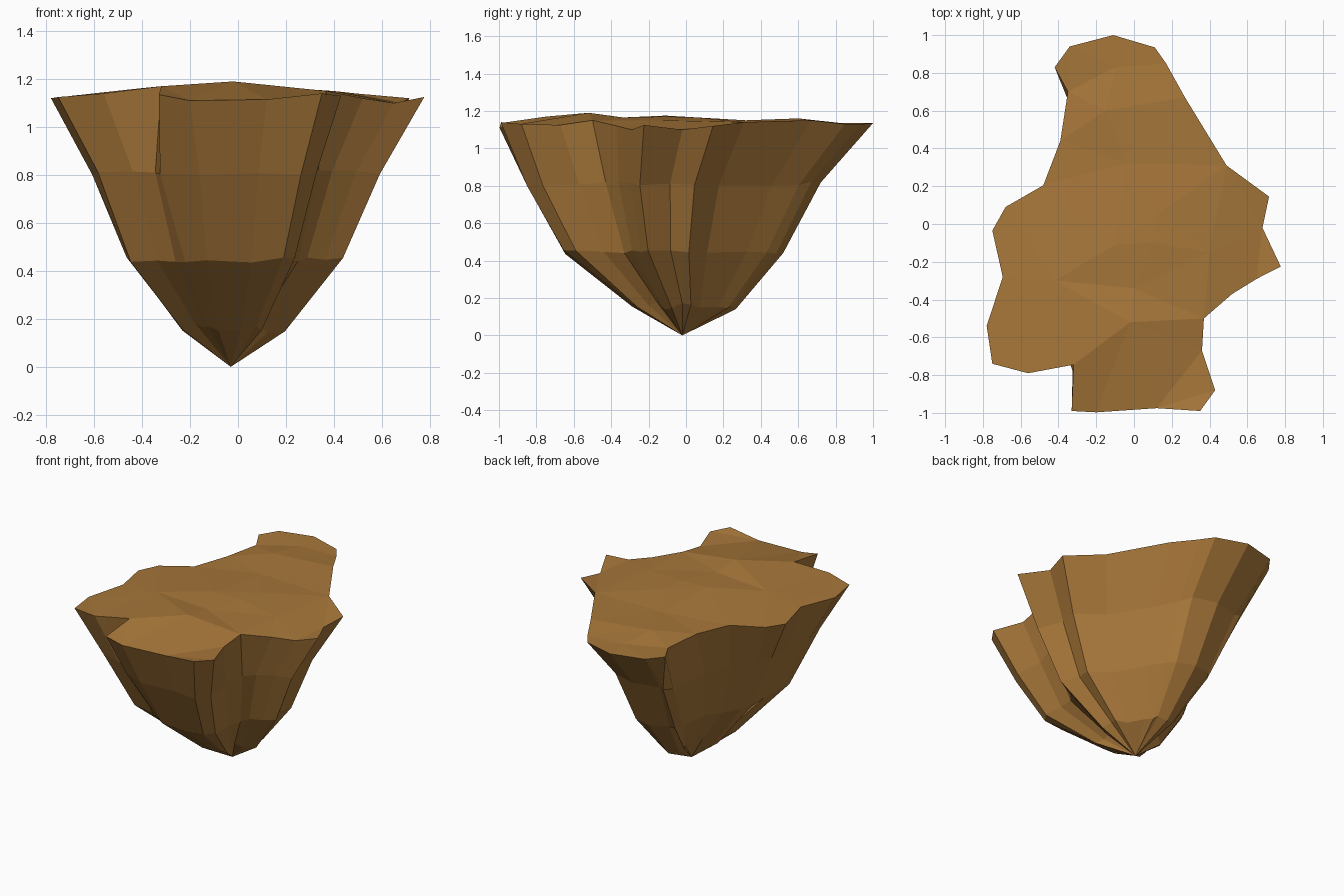
import bpy, bmesh, random
from mathutils import Vector
from mathutils.geometry import delaunay_2d_cdt

random.seed(4)

# Rim outline of the plateau, counter-clockwise (x, y, z)
rim = [(-.33, -.99, 1.135), (-.20, -.997, 1.11), (.12, -.975, 1.115), (.35, -.99, 1.14),
       (.43, -.88, 1.13), (.36, -.67, 1.125), (.37, -.50, 1.15), (.52, -.37, 1.12),
       (.65, -.29, 1.10), (.777, -.225, 1.125), (.68, -.02, 1.10), (.715, .145, 1.12),
       (.49, .31, 1.14), (.27, .67, 1.15), (.17, .85, 1.13), (.11, .935, 1.13),
       (-.11, 1.0, 1.135), (-.34, .94, 1.135), (-.42, .83, 1.13), (-.35, .70, 1.125),
       (-.39, .44, 1.135), (-.48, .205, 1.13), (-.68, .09, 1.125), (-.75, -.035, 1.12),
       (-.695, -.28, 1.13), (-.78, -.54, 1.12), (-.75, -.74, 1.125), (-.56, -.79, 1.14),
       (-.32, -.745, 1.17)]
# Low bumps inside the plateau
bumps = [(-.02, -.52, 1.19), (0, -.34, 1.165), (-.15, .60, 1.16), (-.04, .32, 1.15),
         (.13, .06, 1.165), (-.10, -.11, 1.175), (.10, -.10, 1.17), (-.10, .83, 1.135),
         (-.42, -.30, 1.16), (.40, -.15, 1.15)]
tip = Vector((-.03, -.02, 0))
# Lower rings: height, x and y scale about the tip, shift in y, height jitter
rings = [(.81, .77, .79, -.065, .012), (.445, .58, .59, -.062, .012), (.16, .28, .28, 0, .022)]
# Where the wall bridges the notches of the rim: rim index -> (x, y) on a ring
bridges = {
    1: {0: (-.325, -.78), 1: (-.16, -.85), 28: (-.345, -.72), 5: (.30, -.57), 6: (.335, -.43),
        18: (-.305, .69), 19: (-.335, .62), 20: (-.375, .33), 21: (-.44, .14),
        22: (-.55, .00), 23: (-.60, -.09), 24: (-.59, -.29)},
    2: {0: (-.22, -.58), 1: (-.13, -.645), 28: (-.26, -.56), 5: (.235, -.44), 6: (.25, -.33),
        18: (-.23, .45), 19: (-.25, .39), 20: (-.29, .22), 21: (-.35, .09),
        22: (-.42, -.01), 23: (-.45, -.08), 24: (-.44, -.24)},
    3: {0: (-.12, -.25), 1: (-.08, -.28), 28: (-.14, -.235)}}

bm = bmesh.new()
loops = [[bm.verts.new(p) for p in rim]]
for r, (z, sx, sy, dy, jit) in enumerate(rings, 1):
    loop = []
    for i, (x, y, _) in enumerate(rim):
        px = tip.x + (x - tip.x) * sx
        py = tip.y + (y - tip.y) * sy + dy
        px, py = bridges[r].get(i, (px, py))
        loop.append(bm.verts.new((px, py, z + random.uniform(-jit, jit))))
    loops.append(loop)

# Side walls and the pointed base
n = len(rim)
for up, low in zip(loops, loops[1:]):
    for i in range(n):
        j = (i + 1) % n
        bm.faces.new((up[i], low[i], low[j], up[j]))
apex = bm.verts.new(tip)
for i in range(n):
    bm.faces.new((loops[-1][i], apex, loops[-1][(i + 1) % n]))

# Uneven top surface
pts = rim + bumps
cap = loops[0] + [bm.verts.new(p) for p in bumps]
_, _, tris, orig, _, _ = delaunay_2d_cdt([Vector(p[:2]) for p in pts], [], [list(range(n))], 1, 1e-5)
for t in tris:
    bm.faces.new([cap[orig[k][0]] for k in t])
bmesh.ops.recalc_face_normals(bm, faces=bm.faces[:])

mesh = bpy.data.meshes.new("floating_rock")
bm.to_mesh(mesh)
bm.free()
rock = bpy.data.objects.new("floating_rock", mesh)
bpy.context.collection.objects.link(rock)

mat = bpy.data.materials.new("earth brown")
mat.diffuse_color = (.39, .185, .042, 1)
mesh.materials.append(mat)
